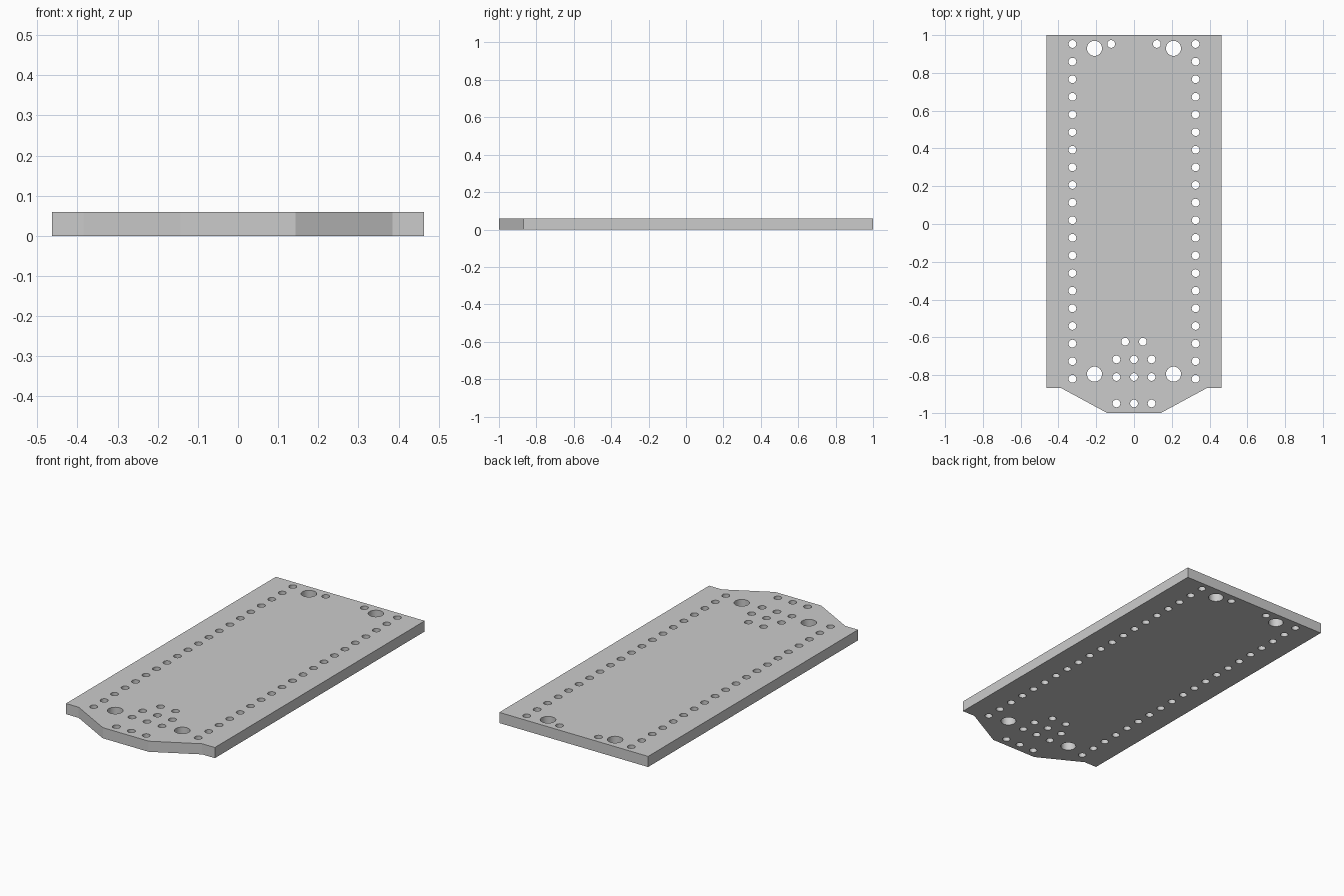
import bpy, bmesh
from math import cos, sin, tau

if "Cube" in bpy.data.objects:
    bpy.data.objects.remove(bpy.data.objects["Cube"])

THICK = 0.06
SMALL, LARGE = 0.0205, 0.04

curve = bpy.data.curves.new("mounting_plate", 'CURVE')
curve.dimensions = '2D'
curve.fill_mode = 'BOTH'
curve.extrude = THICK / 2


def add_loop(points):
    spline = curve.splines.new('POLY')
    spline.points.add(len(points) - 1)
    for p, (x, y) in zip(spline.points, points):
        p.co = (x, y, 0, 1)
    spline.use_cyclic_u = True


def add_hole(x, y, r, n=32):
    add_loop([(x + r * cos(tau * i / n), y + r * sin(tau * i / n)) for i in range(n)])


# Plate outline with tapered, notched front end
half = [(0.143, -1), (0.385, -0.869), (0.464, -0.869), (0.464, 1)]
add_loop(half + [(-x, y) for x, y in reversed(half)])

# Mirrored holes: long side rows, corner holes, rear pair, front cluster
for s in (-1, 1):
    for i in range(20):
        add_hole(s * 0.326, 0.953 - i * 0.0933, SMALL)
    add_hole(s * 0.209, 0.93, LARGE)
    add_hole(s * 0.209, -0.795, LARGE)
    add_hole(s * 0.121, 0.953, SMALL)
    add_hole(s * 0.047, -0.623, SMALL)

# Front rows of three
for y in (-0.717, -0.81, -0.95):
    for x in (-0.093, 0, 0.093):
        add_hole(x, y, SMALL)

# Turn the filled outline into a clean solid standing on z = 0
plate = bpy.data.objects.new("mounting_plate", curve)
bpy.context.collection.objects.link(plate)
bpy.context.view_layer.objects.active = plate
plate.select_set(True)
bpy.ops.object.convert(target='MESH')
plate = bpy.context.object

bm = bmesh.new()
bm.from_mesh(plate.data)
bmesh.ops.remove_doubles(bm, verts=bm.verts, dist=1e-5)
bmesh.ops.translate(bm, verts=bm.verts, vec=(0, 0, THICK / 2))
bmesh.ops.recalc_face_normals(bm, faces=bm.faces)
bm.to_mesh(plate.data)
bm.free()
bpy.ops.object.shade_smooth_by_angle(angle=0.4)
